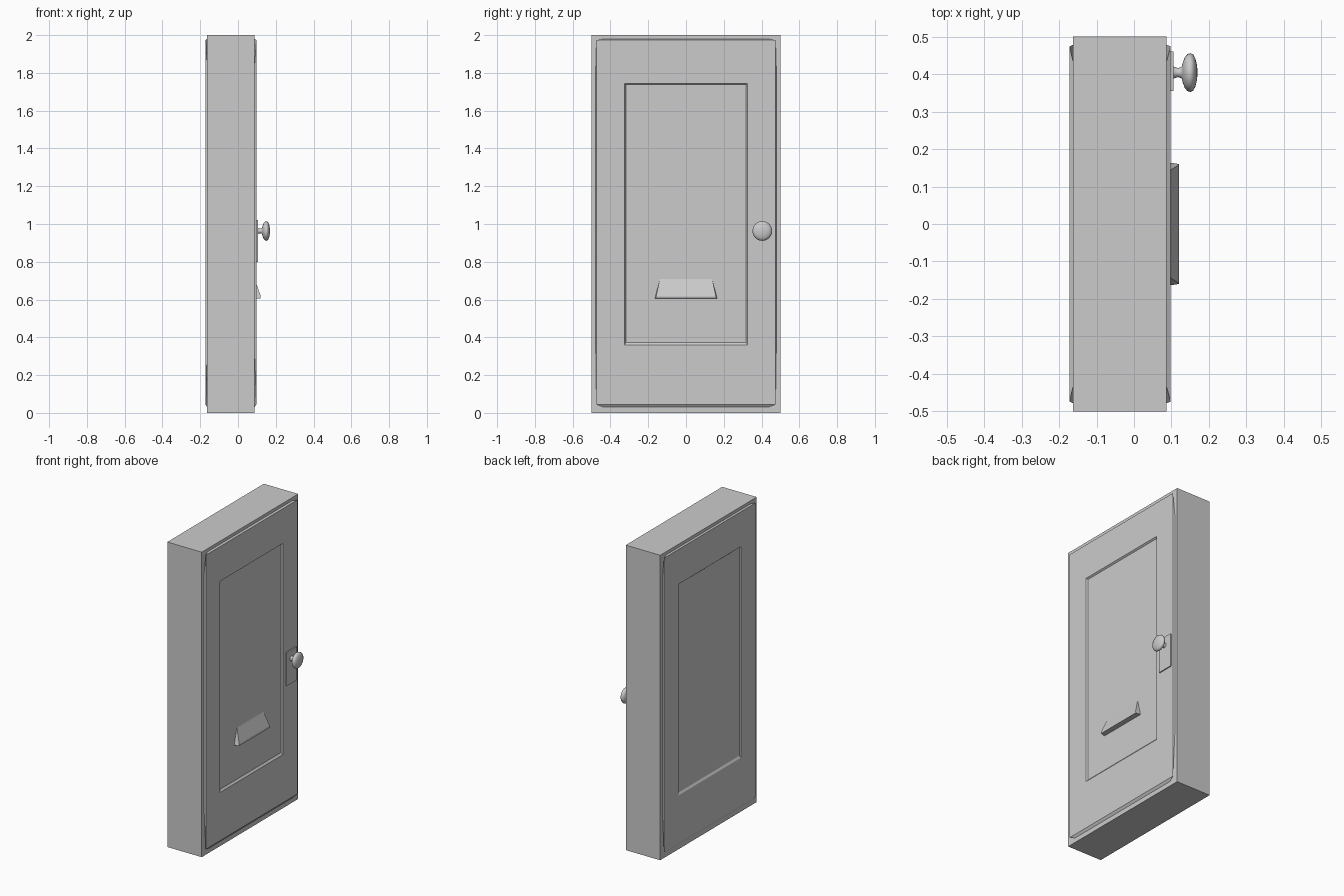
import bpy, bmesh, math
from mathutils import Matrix, Vector

if "Cube" in bpy.data.objects:
    bpy.data.objects.remove(bpy.data.objects["Cube"])

GREY = (0.6, 0.6, 0.6, 1)
grey = bpy.data.materials.new("plain grey")
grey.use_nodes = True
grey.diffuse_color = GREY
grey.node_tree.nodes["Principled BSDF"].inputs["Base Color"].default_value = GREY


def finish(bm, name):
    bmesh.ops.recalc_face_normals(bm, faces=bm.faces)
    mesh = bpy.data.meshes.new(name)
    bm.to_mesh(mesh)
    bm.free()
    mesh.materials.append(grey)
    obj = bpy.data.objects.new(name, mesh)
    bpy.context.collection.objects.link(obj)
    return obj


def box(name, low, high):
    low, high = Vector(low), Vector(high)
    bm = bmesh.new()
    bmesh.ops.create_cube(bm, size=1, matrix=Matrix.Translation((low + high) / 2)
                          @ Matrix.Diagonal((high - low).to_4d()))
    return finish(bm, name)


def hull(points):
    bm = bmesh.new()
    for p in points:
        bm.verts.new(p)
    bmesh.ops.convex_hull(bm, input=bm.verts[:])
    bmesh.ops.dissolve_limit(bm, angle_limit=0.001, verts=bm.verts[:], edges=bm.edges[:])
    return bm


def door_face(name, side, base, outer, floor):
    """Raised slab with chamfered rim and a sunken rectangular panel."""
    points = []
    for s in (-1, 1):
        points += [(outer, s * 0.474, z) for z in (0.045, 1.973)]
        points += [(base, s * 0.478, z) for z in (0.33, 1.83)]
        points += [(base, s * 0.435, z) for z in (0.03, 1.98)]
    bm = hull(points)
    face = max(bm.faces, key=lambda f: side * f.calc_center_median().x)
    # Rim of the panel, then its sloping wall down to the floor
    for x, half, low, high in ((outer, 0.325, 0.36, 1.745), (floor, 0.318, 0.373, 1.738)):
        bmesh.ops.inset_region(bm, faces=[face], thickness=0.005)
        middle = face.calc_center_median().z
        for v in face.verts:
            v.co = (x, math.copysign(half, v.co.y), high if v.co.z > middle else low)
    return finish(bm, name)


# Thick frame block and the door faces on both sides
box("door_frame", (-0.163, -0.5, 0), (0.087, 0.5, 2))
door_face("outer_door_face", 1, 0.087, 0.098, 0.0878)
door_face("inner_door_face", -1, -0.163, -0.172, -0.1638)

# Letter flap: sloping hood, wider at its lower lip
flap = []
for s in (-1, 1):
    flap += [(0.088, s * 0.138, 0.71), (0.087, s * 0.165, 0.605),
             (0.12, s * 0.16, 0.607), (0.12, s * 0.158, 0.62)]
finish(hull(flap), "letter_flap")

# Knob plate and turned knob
box("knob_plate", (0.09, 0.355, 0.8), (0.105, 0.46, 1.02))
profile = [(0.1, 0.018), (0.108, 0.015), (0.118, 0.012), (0.127, 0.015), (0.13, 0.026),
           (0.135, 0.04), (0.142, 0.049), (0.15, 0.052), (0.158, 0.048),
           (0.164, 0.037), (0.168, 0.02), (0.17, 0)]
bm = bmesh.new()
verts = [bm.verts.new((x, r, 0)) for x, r in profile]
edges = [bm.edges.new(pair) for pair in zip(verts, verts[1:])]
bmesh.ops.spin(bm, geom=verts + edges, cent=(0, 0, 0), axis=(1, 0, 0),
               angle=math.tau, steps=24)
bmesh.ops.remove_doubles(bm, verts=bm.verts[:], dist=0.0005)
bmesh.ops.translate(bm, verts=bm.verts[:], vec=(0, 0.404, 0.963))
for f in bm.faces:
    f.smooth = True
finish(bm, "door_knob")
